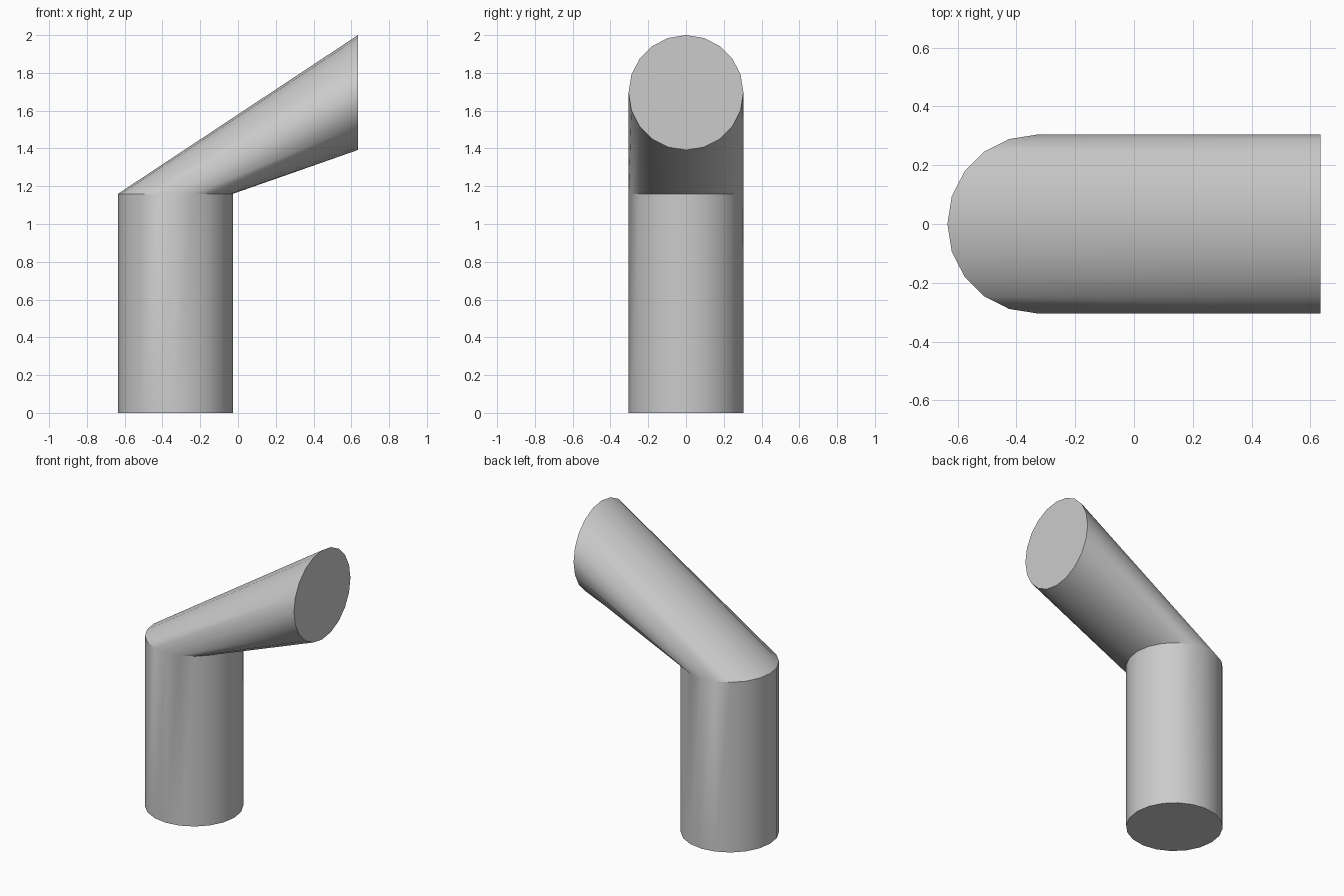
import bpy, bmesh
from math import cos, sin, tau, radians

if "Cube" in bpy.data.objects:
    bpy.data.objects.remove(bpy.data.objects["Cube"])

SIDES, R = 20, 0.304
CX, END_X = -0.331, 0.635      # upright axis, open-end plane
BEND_Z, END_Z = 1.16, 1.696    # bend height, centre of end disc

bm = bmesh.new()
angles = [tau * i / SIDES for i in range(SIDES)]


def ring(point):
    return [bm.verts.new(point(R * cos(a), R * sin(a))) for a in angles]


# Rings: foot, bend, and the upright disc facing +x
rings = [
    ring(lambda u, v: (CX + u, v, 0)),
    ring(lambda u, v: (CX + u, v, BEND_Z)),
    ring(lambda u, v: (END_X, v, END_Z - u)),
]

# Walls between neighbouring rings
for a, b in zip(rings, rings[1:]):
    for i in range(SIDES):
        j = (i + 1) % SIDES
        bm.faces.new((a[i], a[j], b[j], b[i]))

# End caps
bm.faces.new(rings[0][::-1])
bm.faces.new(rings[-1])
bmesh.ops.recalc_face_normals(bm, faces=bm.faces)

mesh = bpy.data.meshes.new("bent_pipe")
bm.to_mesh(mesh)
bm.free()
pipe = bpy.data.objects.new("bent_pipe", mesh)
bpy.context.collection.objects.link(pipe)

# Smooth walls, crisp caps and bend
bpy.context.view_layer.objects.active = pipe
pipe.select_set(True)
bpy.ops.object.shade_smooth_by_angle(angle=radians(30))
